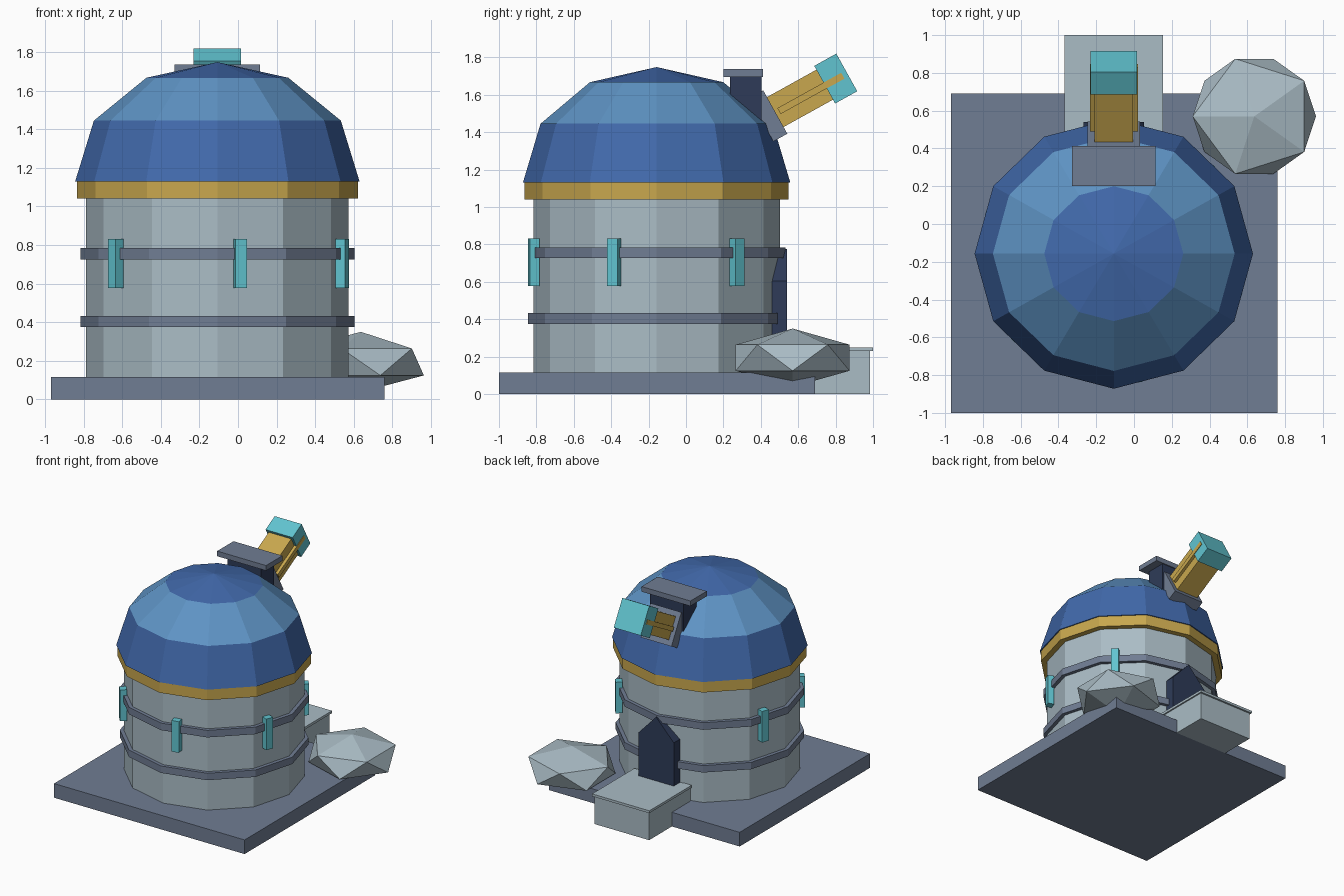
import bpy
import bmesh
from math import cos, sin, pi, radians
from mathutils import Matrix, Vector

if "Cube" in bpy.data.objects:
    bpy.data.objects.remove(bpy.data.objects["Cube"])


def material(name, r, g, b):
    """Flat material from 0-255 display values, stored as linear."""
    col = [(c / 255 / 12.92) if c < 11 else ((c / 255 + 0.055) / 1.055) ** 2.4 for c in (r, g, b)] + [1]
    m = bpy.data.materials.new(name)
    m.use_nodes = True
    m.diffuse_color = col
    m.node_tree.nodes["Principled BSDF"].inputs["Base Color"].default_value = col
    return m


STONE = material("pale stone", 170, 188, 197)
SLATE = material("slate grey", 112, 125, 147)
BLUE = material("deep blue", 65, 105, 171)
SKY = material("light blue", 94, 147, 196)
GOLD = material("gold", 200, 167, 78)
TEAL = material("teal", 97, 196, 208)
NAVY = material("navy", 46, 59, 88)

CX, CY = -0.107, -0.157    # tower axis
SQUASH = 0.97              # tower is slightly shallower than wide


def finish(name, bm, mats):
    bmesh.ops.recalc_face_normals(bm, faces=bm.faces)
    me = bpy.data.meshes.new(name)
    bm.to_mesh(me)
    bm.free()
    for m in mats:
        me.materials.append(m)
    ob = bpy.data.objects.new(name, me)
    bpy.context.collection.objects.link(ob)
    return ob


def box(name, mat, size, frame):
    bm = bmesh.new()
    bmesh.ops.create_cube(bm, size=1, matrix=frame @ Matrix.Diagonal((*size, 1)))
    return finish(name, bm, [mat])


def span_box(name, mat, x, y, z):
    """Upright box from its (low, high) limits on each axis."""
    mid = Vector([(a + b) / 2 for a, b in (x, y, z)])
    return box(name, mat, [b - a for a, b in (x, y, z)], Matrix.Translation(mid))


def lathe(name, mats, profile, sides=12, closed=False):
    """Faceted solid of revolution about the tower axis; one material per tier."""
    bm = bmesh.new()
    rings = []
    for r, z in profile:
        if r == 0:
            rings.append([bm.verts.new((CX, CY, z))] * sides)
        else:
            rings.append([bm.verts.new((CX + r * cos(2 * pi * i / sides),
                                        CY + SQUASH * r * sin(2 * pi * i / sides), z))
                          for i in range(sides)])
    pairs = list(zip(rings, rings[1:]))
    if closed:
        pairs.append((rings[-1], rings[0]))
    for tier, (a, b) in enumerate(pairs):
        for i in range(sides):
            j = (i + 1) % sides
            corners = list(dict.fromkeys((a[i], a[j], b[j], b[i])))
            bm.faces.new(corners).material_index = min(tier, len(mats) - 1)
    return finish(name, bm, mats)


# Ground slab and tower body
span_box("base_slab", SLATE, (-0.97, 0.76), (-1.0, 0.69), (0, 0.116))
lathe("tower_wall", [STONE], [(0, 0.1), (0.68, 0.1), (0.68, 1.06), (0, 1.06)])
for label, low, high in (("lower", 0.375, 0.432), ("upper", 0.726, 0.784)):
    lathe(label + "_band", [SLATE],
          [(0.66, low), (0.71, low), (0.71, high), (0.66, high)], closed=True)

# Dome with gold collar
lathe("dome_collar", [GOLD], [(0, 1.04), (0.728, 1.04), (0.728, 1.135), (0, 1.135)])
lathe("dome", [BLUE, BLUE, SKY, BLUE],
      [(0, 1.13), (0.737, 1.13), (0.64, 1.445), (0.368, 1.667), (0, 1.748)])

# Lamps around the wall, leaving the doorway free
for n, deg in enumerate((-140, -80, -20, 40, 160)):
    a = radians(deg)
    spot = Vector((CX + 0.688 * cos(a), CY + SQUASH * 0.688 * sin(a), 0.704))
    box(f"wall_lamp_{n + 1}", TEAL, (0.052, 0.062, 0.255),
        Matrix.Translation(spot) @ Matrix.Rotation(a, 4, 'Z'))

# Pointed door at the back
bm = bmesh.new()
outline = [(-0.16, 0.2), (0.16, 0.2), (0.16, 0.605), (0, 0.775), (-0.16, 0.605)]
door = bm.faces.new([bm.verts.new((CX + x, 0.44, z)) for x, z in outline])
moved = bmesh.ops.extrude_face_region(bm, geom=[door])["geom"]
bmesh.ops.translate(bm, vec=(0, 0.1, 0), verts=[v for v in moved if isinstance(v, bmesh.types.BMVert)])
finish("door", bm, [NAVY])

# Doorstep
span_box("doorstep", STONE, (-0.355, 0.141), (0.45, 0.985), (0, 0.232))
span_box("doorstep_cap", STONE, (-0.367, 0.153), (0.45, 1.0), (0.23, 0.25))

# Boulder
bm = bmesh.new()
bmesh.ops.create_icosphere(bm, subdivisions=1, radius=1,
                           matrix=Matrix.Translation((0.637, 0.57, 0.194))
                           @ Matrix.Rotation(pi, 4, 'Z')
                           @ Matrix.Diagonal((0.365, 0.358, 0.156, 1)))
finish("boulder", bm, [STONE])

# Hatch housing on the dome
span_box("hatch_housing", NAVY, (CX - 0.152, CX + 0.152), (0.235, 0.403), (1.35, 1.7))
span_box("hatch_roof", SLATE, (CX - 0.222, CX + 0.222), (0.2, 0.412), (1.695, 1.737))

# Telescope, laid out along its own tilted y axis
AXIS = Matrix.Translation((CX, 0.473, 1.505)) @ Matrix.Rotation(radians(29), 4, 'X')


def scope_part(name, mat, size, start, side=0, lift=0):
    box(name, mat, size, AXIS @ Matrix.Translation((side, start + size[1] / 2, lift)))


scope_part("telescope_mount", SLATE, (0.28, 0.085, 0.265), -0.08)
scope_part("telescope_tube", GOLD, (0.205, 0.36, 0.183), -0.01)
scope_part("telescope_hood", TEAL, (0.245, 0.135, 0.23), 0.307)
for label, s in (("left", 1), ("right", -1)):
    scope_part(label + "_telescope_rail", GOLD, (0.03, 0.39, 0.036), 0.025, s * 0.112, -0.005)
